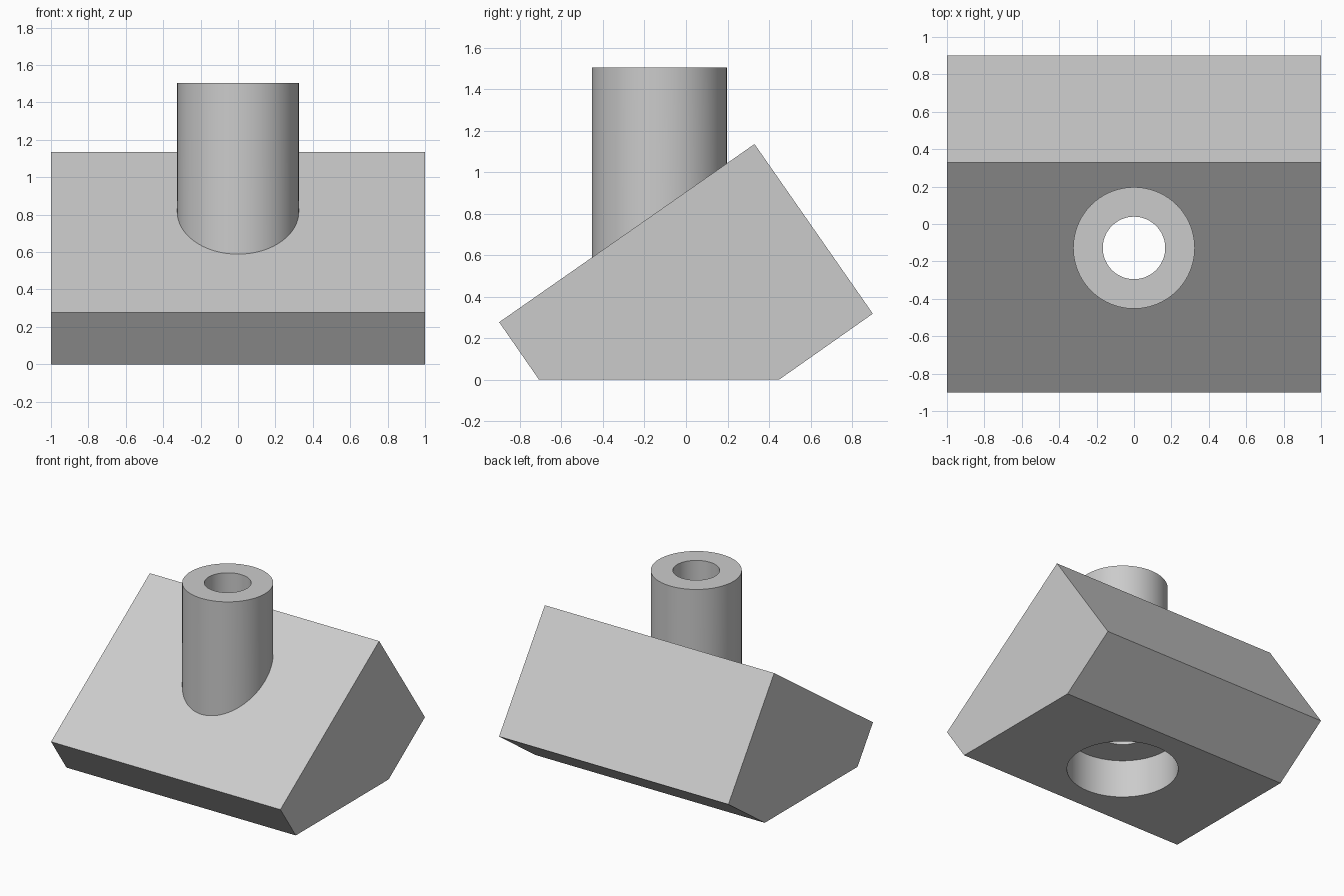
import bpy, bmesh, math

if "Cube" in bpy.data.objects:
    bpy.data.objects.remove(bpy.data.objects["Cube"])

AXIS_Y = -0.128          # y of the vertical bore axis
SEGMENTS = 96

grey = bpy.data.materials.new("plain grey")
grey.diffuse_color = (0.6, 0.6, 0.6, 1.0)
grey.use_nodes = True
grey.node_tree.nodes["Principled BSDF"].inputs["Base Color"].default_value = grey.diffuse_color


def add_object(name, bm):
    bmesh.ops.recalc_face_normals(bm, faces=bm.faces)
    mesh = bpy.data.meshes.new(name)
    bm.to_mesh(mesh)
    bm.free()
    mesh.materials.append(grey)
    obj = bpy.data.objects.new(name, mesh)
    bpy.context.collection.objects.link(obj)
    return obj


def prism(name, profile, half_width):
    """Extrude a y-z profile along x."""
    bm = bmesh.new()
    face = bm.faces.new([bm.verts.new((-half_width, y, z)) for y, z in profile])
    ext = bmesh.ops.extrude_face_region(bm, geom=[face])["geom"]
    verts = [v for v in ext if isinstance(v, bmesh.types.BMVert)]
    bmesh.ops.translate(bm, verts=verts, vec=(2 * half_width, 0, 0))
    return add_object(name, bm)


def rod(name, radius, z0, z1):
    """Vertical cylinder on the bore axis."""
    bm = bmesh.new()
    bmesh.ops.create_cone(bm, cap_ends=True, segments=SEGMENTS, radius1=radius,
                          radius2=radius, depth=z1 - z0)
    bmesh.ops.translate(bm, verts=bm.verts, vec=(0, AXIS_Y, (z0 + z1) / 2))
    return add_object(name, bm)


def combine(target, tool, operation):
    """Apply a boolean and discard the tool object."""
    mod = target.modifiers.new(operation, 'BOOLEAN')
    mod.operation, mod.solver, mod.object = operation, 'EXACT', tool
    bpy.context.view_layer.objects.active = target
    bpy.ops.object.modifier_apply(modifier=mod.name)
    bpy.data.objects.remove(tool)


# Tilted block with its lowest corner cut flat
body = prism("angled_block_with_tube",
             [(-0.90, 0.277), (-0.708, 0), (0.448, 0), (0.90, 0.318), (0.33, 1.135)], 1.0)

# Upright tube, through bore and wide recess in the underside
combine(body, rod("tube", 0.325, 0.35, 1.503), 'UNION')
combine(body, rod("bore_cutter", 0.167, -0.2, 1.8), 'DIFFERENCE')
combine(body, rod("recess_cutter", 0.40, -0.2, 0.30), 'DIFFERENCE')

# Smooth round walls, sharp edges kept
bpy.ops.object.select_all(action='DESELECT')
body.select_set(True)
bpy.context.view_layer.objects.active = body
bpy.ops.object.shade_smooth_by_angle(angle=math.radians(30))
